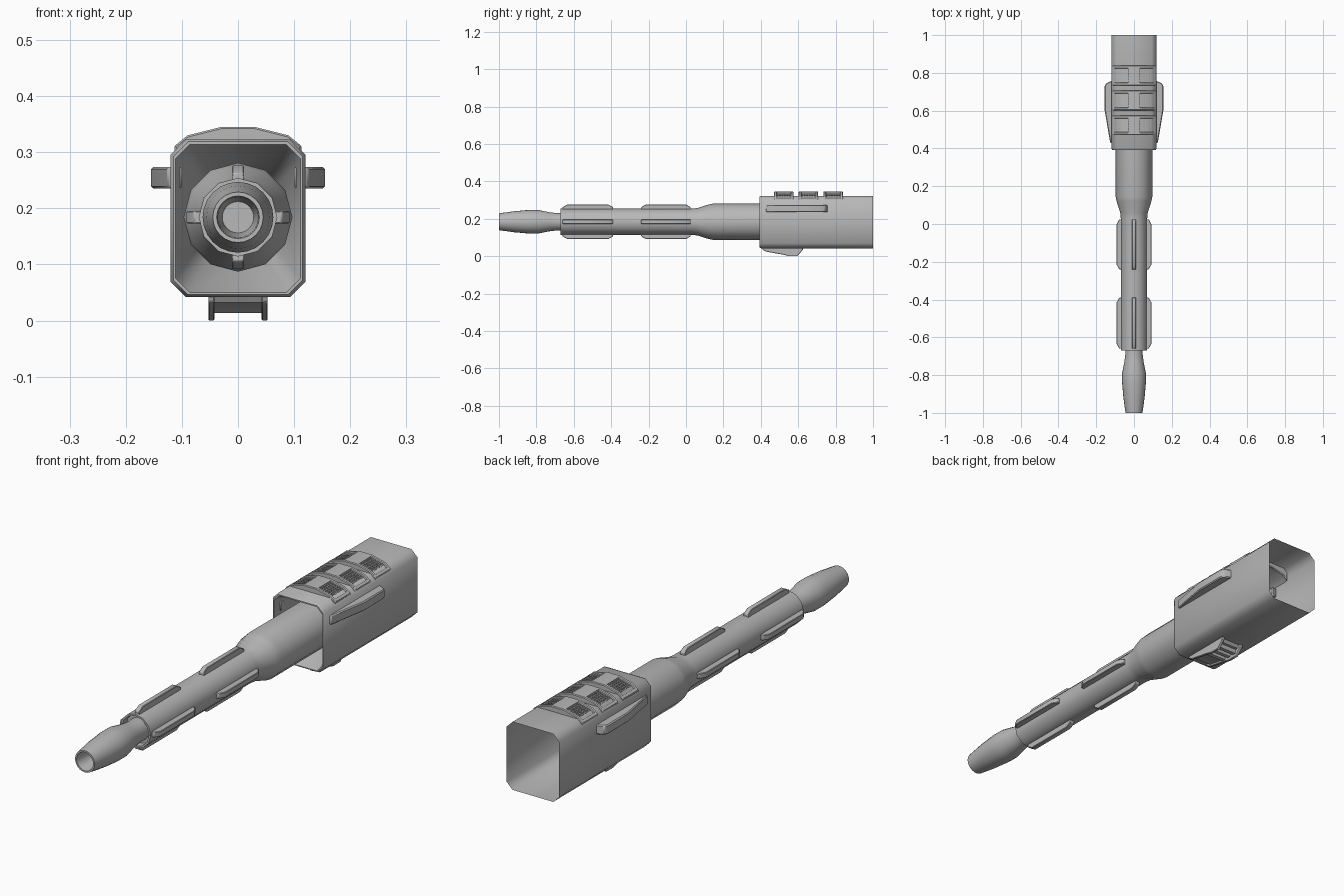
import bpy, bmesh, math
from mathutils import Vector, Matrix

if "Cube" in bpy.data.objects:
    bpy.data.objects.remove(bpy.data.objects["Cube"], do_unlink=True)

STEEL = (0.48, 0.48, 0.48, 1)
steel = bpy.data.materials.new("grey_steel")
steel.use_nodes = True
steel.diffuse_color = STEEL
steel.node_tree.nodes["Principled BSDF"].inputs["Base Color"].default_value = STEEL
AXIS_Z = 0.184  # height of the barrel axis


def finish(name, bm, smooth=35):
    bmesh.ops.recalc_face_normals(bm, faces=bm.faces)
    me = bpy.data.meshes.new(name)
    bm.to_mesh(me)
    bm.free()
    me.materials.append(steel)
    me.shade_smooth()
    me.set_sharp_from_angle(angle=math.radians(smooth))
    ob = bpy.data.objects.new(name, me)
    bpy.context.collection.objects.link(ob)
    return ob


def loft(name, rings, cap_start=False, cap_end=False, smooth=35):
    """Skin a list of equal-length point rings."""
    bm = bmesh.new()
    vs = [[bm.verts.new(p) for p in ring] for ring in rings]
    n = len(vs[0])
    for a, b in zip(vs, vs[1:]):
        for i in range(n):
            j = (i + 1) % n
            bm.faces.new((a[i], a[j], b[j], b[i]))
    if cap_start:
        bm.faces.new(vs[0])
    if cap_end:
        bm.faces.new(vs[-1])
    return finish(name, bm, smooth)


def turned(name, profile, sides, **kw):
    """Turn a (y, radius) profile around the barrel axis."""
    rings = []
    for y, r in profile:
        angles = [math.tau * i / sides for i in range(sides)]
        rings.append([(r * math.sin(a), y, AXIS_Z + r * math.cos(a)) for a in angles])
    return loft(name, rings, **kw)


def prism(name, start, end, bevel=0.0):
    """Solid between two matching outlines, optionally with bevelled edges."""
    ob = loft(name, [start, end], True, True, 30)
    if bevel:
        mod = ob.modifiers.new("soft_edges", "BEVEL")
        mod.width, mod.segments = bevel, 1
    return ob


def octagon(y, half_w, z0, z1, cut):
    right = [(half_w - cut, z0), (half_w, z0 + cut), (half_w, z1 - cut), (half_w - cut, z1)]
    left = [(-x, z) for x, z in reversed(right)]
    return [(x, y, z) for x, z in right + left]


# Barrel: hollow muzzle tip, twelve-sided sleeve and thicker rear section
turned("muzzle_tip", [(-0.88, 0.028), (-0.99, 0.036), (-1, 0.038), (-1, 0.045), (-0.92, 0.056),
                      (-0.84, 0.063), (-0.79, 0.063), (-0.73, 0.051), (-0.69, 0.046),
                      (-0.64, 0.046)], 24, cap_start=True, smooth=40)
turned("barrel", [(-0.645, 0.045), (-0.645, 0.06), (-0.67, 0.062), (-0.67, 0.07), (0.03, 0.07),
                  (0.06, 0.073), (0.12, 0.092), (0.145, 0.097), (0.62, 0.097)],
       12, cap_end=True, smooth=40)

# Four cooling fins around the sleeve, in two groups
for group, y0, y1 in (("front", -0.66, -0.39), ("rear", -0.24, 0.025)):
    side = [(y0, 0.06), (y0, 0.078), (y0 + 0.025, 0.092),
            (y1 - 0.025, 0.092), (y1, 0.078), (y1, 0.06)]
    for k in range(4):
        fin = prism(f"{group}_fin_{k + 1}", [(-0.011, y, r) for y, r in side],
                    [(0.011, y, r) for y, r in side], 0.002)
        fin.data.transform(Matrix.Translation((0, 0, AXIS_Z)) @ Matrix.Rotation(k * math.pi / 2, 4, "Y"))

# Open-backed housing with a rolled front rim and a tapering throat
loft("housing", [octagon(1.0, 0.12, 0.042, 0.323, 0.027),
                 octagon(0.402, 0.12, 0.042, 0.323, 0.027),
                 octagon(0.392, 0.115, 0.046, 0.319, 0.026),
                 octagon(0.392, 0.111, 0.05, 0.314, 0.025),
                 octagon(0.402, 0.108, 0.054, 0.309, 0.024),
                 octagon(0.60, 0.07, 0.11, 0.26, 0.02)], smooth=50)

# Tapered rails on both sides of the housing
plan = [(0.1, 0.76), (0.12, 0.757), (0.148, 0.745), (0.155, 0.73),
        (0.155, 0.6), (0.126, 0.43), (0.1, 0.42)]
for name, s in (("left_rail", 1), ("right_rail", -1)):
    prism(name, [(s * x, y, 0.235) for x, y in plan], [(s * x, y, 0.274) for x, y in plan], 0.004)


# Arched vents on the roof
ARCH = [(0.0, 0.345), (0.03, 0.345), (0.09, 0.33), (0.113, 0.311)]


def roof(x):
    x = abs(x)
    for (xa, za), (xb, zb) in zip(ARCH, ARCH[1:]):
        if x <= xb:
            return za + (zb - za) * (x - xa) / (xb - xa)
    return ARCH[-1][1]


def arch(name, x0, x1, y0, y1, drop=0.0, depth=0.04, bevel=0.0):
    corners = [s * x for x, _ in ARCH[1:] for s in (-1, 1)]
    xs = [x0] + sorted(x for x in corners if x0 < x < x1) + [x1]
    line = [(x, roof(x) - drop) for x in xs]
    line += [(x, roof(x) - depth) for x in reversed(xs)]
    prism(name, [(x, y0, z) for x, z in line], [(x, y1, z) for x, z in line], bevel)


for v, y in enumerate((0.47, 0.602, 0.734)):
    tag = f"vent_{v + 1}"
    far = y + 0.105
    arch(f"{tag}_front_frame", -0.113, 0.113, y, y + 0.016, bevel=0.003)
    arch(f"{tag}_rear_frame", -0.113, 0.113, far - 0.016, far, bevel=0.003)
    arch(f"{tag}_centre", -0.032, 0.032, y + 0.01, far - 0.01)
    for side, s in (("left", 1), ("right", -1)):
        def half(part, a, b, ya, yb, drop):
            arch(f"{tag}_{side}_{part}", min(s * a, s * b), max(s * a, s * b), ya, yb, drop)
        half("end", 0.104, 0.113, y + 0.01, far - 0.01, 0.001)
        half("mesh_floor", 0.03, 0.106, y + 0.01, far - 0.01, 0.012)
        for i in range(6):
            x = 0.038 + i * 0.0115
            half(f"mesh_bar_{i + 1}", x, x + 0.004, y + 0.01, far - 0.01, 0.006)
        for i in range(5):
            yy = y + 0.024 + i * 0.0135
            half(f"mesh_rib_{i + 1}", 0.03, 0.106, yy, yy + 0.004, 0.006)

# Bracket under the housing: two cheek plates around a stepped block
cheek = [(0.405, 0.048), (0.41, 0.034), (0.43, 0.024), (0.52, 0.008),
         (0.55, 0.0), (0.595, 0.0), (0.625, 0.034), (0.625, 0.048)]
for name, s in (("left_cheek", 1), ("right_cheek", -1)):
    prism(name, [(s * 0.042, y, z) for y, z in cheek], [(s * 0.053, y, z) for y, z in cheek], 0.002)
step = [(0.42, 0.048), (0.43, 0.032), (0.5, 0.02)]
for i in range(3):
    y = 0.51 + i * 0.033
    step += [(y, 0.013), (y + 0.016, 0.013), (y + 0.018, 0.03), (y + 0.03, 0.03)]
step.append((0.62, 0.048))
prism("bracket_block", [(-0.044, y, z) for y, z in step], [(0.044, y, z) for y, z in step])
